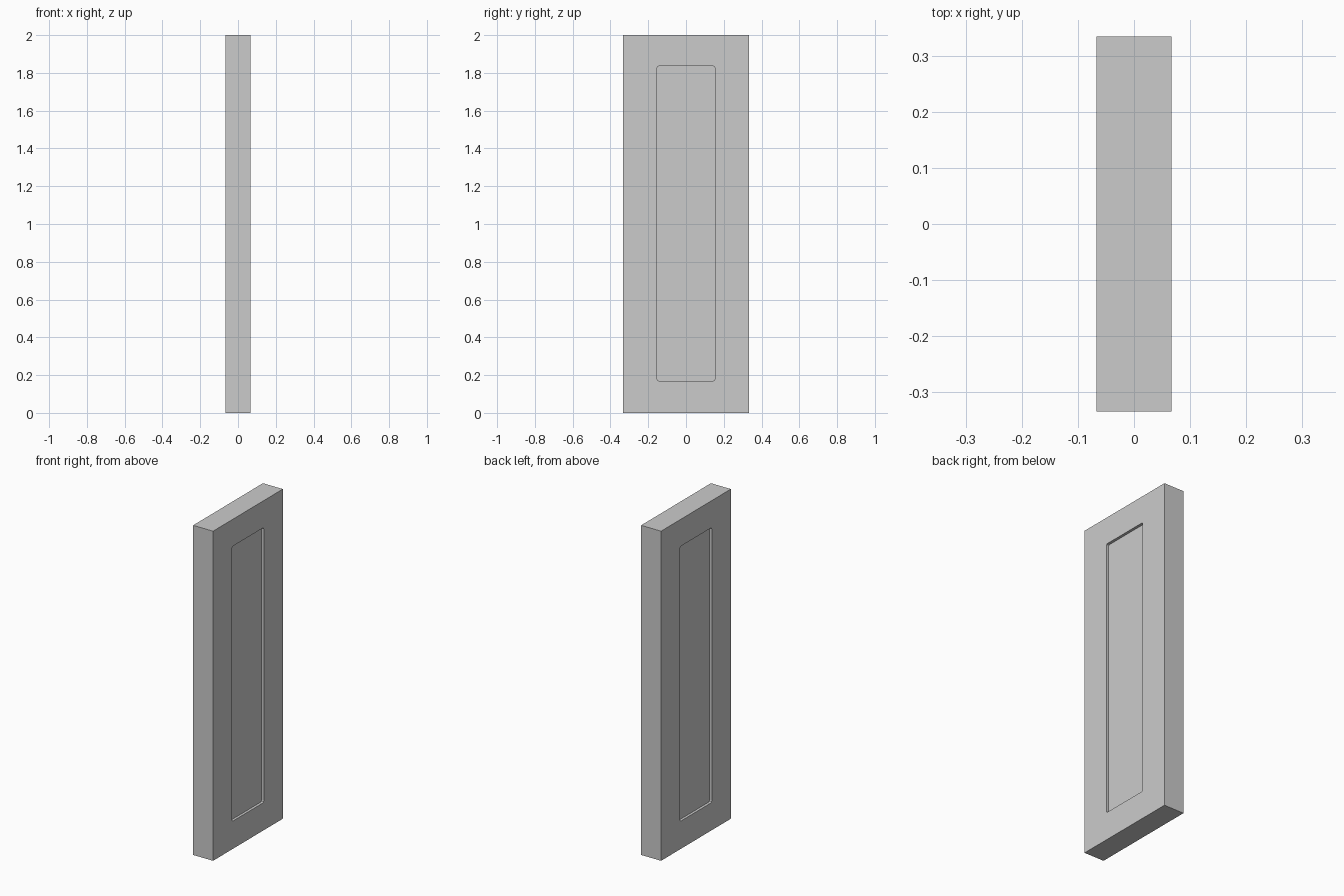
import bpy, bmesh

if "Cube" in bpy.data.objects:
    bpy.data.objects.remove(bpy.data.objects["Cube"])

X, Y, H = 0.0667, 0.3345, 2.0      # half thickness, half width, height
RY, RZ = 0.1525, 0.834             # half size of the recess
DEPTH, RADIUS = 0.016, 0.01


def box(name, size, loc):
    bpy.ops.mesh.primitive_cube_add(size=1, location=loc)
    ob = bpy.context.object
    ob.name = name
    ob.scale = size
    bpy.ops.object.transform_apply(location=False, rotation=False, scale=True)
    return ob


# Upright slab
door = box("door_panel", (2 * X, 2 * Y, H), (0, 0, H / 2))

# Shallow recess with slightly rounded corners on both faces
for side in (-1, 1):
    cutter = box("recess_cutter", (2 * DEPTH, 2 * RY, 2 * RZ), (side * X, 0, 1.0025))
    bm = bmesh.new()
    bm.from_mesh(cutter.data)
    corners = [e for e in bm.edges if abs(e.verts[0].co.x - e.verts[1].co.x) > 0.001]
    bmesh.ops.bevel(bm, geom=corners, offset=RADIUS, segments=2, profile=0.5, affect='EDGES')
    bm.to_mesh(cutter.data)
    bm.free()
    mod = door.modifiers.new("recess", 'BOOLEAN')
    mod.operation = 'DIFFERENCE'
    mod.solver = 'EXACT'
    mod.object = cutter
    bpy.context.view_layer.objects.active = door
    bpy.ops.object.modifier_apply(modifier=mod.name)
    bpy.data.objects.remove(cutter)
